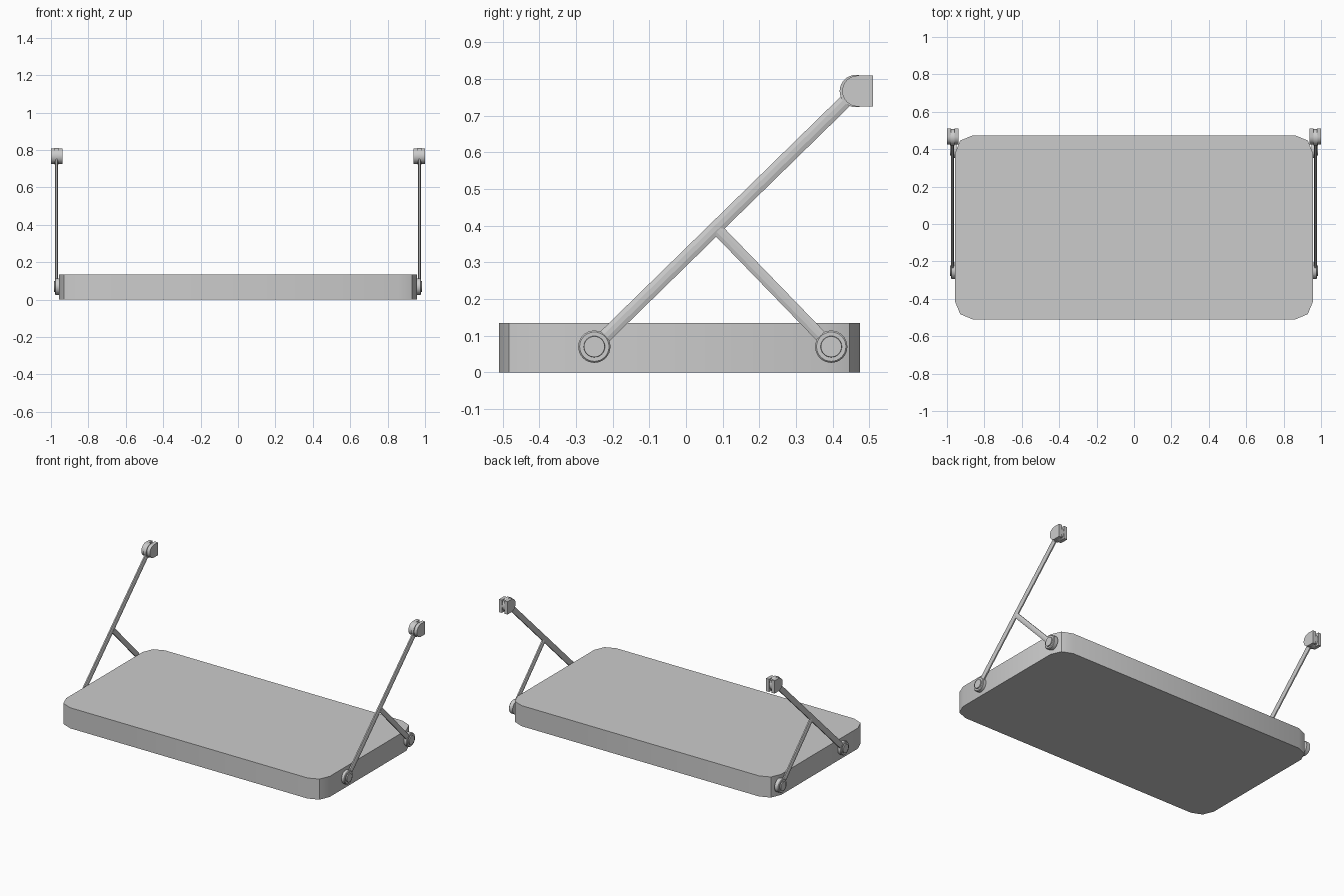
import bpy, bmesh
from math import sin, cos, pi
from mathutils import Vector

if "Cube" in bpy.data.objects:
    bpy.data.objects.remove(bpy.data.objects["Cube"])


def finish(name, bm, mirror=True, smooth=True):
    bmesh.ops.recalc_face_normals(bm, faces=bm.faces)
    me = bpy.data.meshes.new(name)
    bm.to_mesh(me)
    bm.free()
    ob = bpy.data.objects.new(name, me)
    bpy.context.collection.objects.link(ob)
    if mirror:
        ob.modifiers.new("both_sides", 'MIRROR').use_clip = False
    if smooth:
        bpy.ops.object.select_all(action='DESELECT')
        ob.select_set(True)
        bpy.context.view_layer.objects.active = ob
        bpy.ops.object.shade_smooth_by_angle(angle=0.7)
    return ob


def loft(bm, rings):
    """Join equal rings of points and cap both ends."""
    vs = [[bm.verts.new(p) for p in r] for r in rings]
    n = len(vs[0])
    for a, b in zip(vs, vs[1:]):
        for i in range(n):
            j = (i + 1) % n
            bm.faces.new((a[i], a[j], b[j], b[i]))
    bm.faces.new(vs[0][::-1])
    bm.faces.new(vs[-1])


def turned(name, y, z, profile, n=32):
    """Round part about an x axis; profile is (radius, x)."""
    bm = bmesh.new()
    loft(bm, [[(x, y + r * cos(2 * pi * i / n), z + r * sin(2 * pi * i / n))
               for i in range(n)] for r, x in profile])
    finish(name, bm)


def bar(name, start, end, half_w, x=0.97):
    """Ridged flat bar in the side plane."""
    a, b = Vector((x, *start)), Vector((x, *end))
    d = (b - a).normalized()
    side = Vector((0, -d.z, d.y))
    w, f, t, e = half_w, half_w * 0.35, 0.0075, 0.004
    section = [(w, -e), (w, e), (f, t), (-f, t), (-w, e), (-w, -e), (-f, -t), (f, -t)]
    bm = bmesh.new()
    loft(bm, [[p + side * s + Vector((u, 0, 0)) for s, u in section] for p in (a, b)])
    finish(name, bm, smooth=False)


# Slab with two-step rounded corners
x1, y0, y1, r = 0.957, -0.51, 0.474, 0.095
outline = []
for cx, cy, a0 in ((x1 - r, y1 - r, 0), (r - x1, y1 - r, 1),
                   (r - x1, y0 + r, 2), (x1 - r, y0 + r, 3)):
    for k in range(3):
        a = (a0 + k / 2) * pi / 2
        outline.append((cx + r * cos(a), cy + r * sin(a)))
bm = bmesh.new()
loft(bm, [[(x, y, z) for x, y in outline] for z in (0, 0.135)])
finish("platform", bm, mirror=False)

# Side arms and struts
bar("long_arm", (-0.25, 0.07), (0.463, 0.767), 0.018)
bar("short_strut", (0.395, 0.07), (0.088, 0.387), 0.016)

# Pivot discs on the platform sides, each with a raised hub
pivot = [(0.044, 0.95), (0.044, 0.975), (0.040, 0.979),
         (0.029, 0.979), (0.028, 0.985), (0.001, 0.985)]
turned("front_pivot", -0.25, 0.07, pivot)
turned("rear_pivot", 0.396, 0.07, pivot)

# Arm end disc held between the bracket cheeks
turned("arm_end_disc", 0.463, 0.767,
       [(0.001, 0.96), (0.044, 0.96), (0.044, 0.98), (0.001, 0.98)])

# Wall bracket: two D-shaped cheeks
cy, cz, rad, back = 0.468, 0.767, 0.042, 0.51
d_shape = [(back, cz + rad)]
d_shape += [(cy + rad * cos(pi / 2 + pi * i / 16), cz + rad * sin(pi / 2 + pi * i / 16))
            for i in range(17)]
d_shape.append((back, cz - rad))
for name, xa, xb in (("inner_cheek", 0.938, 0.961), ("outer_cheek", 0.979, 1.0)):
    bm = bmesh.new()
    loft(bm, [[(x, y, z) for y, z in d_shape] for x in (xa, xb)])
    finish("bracket_" + name, bm)
